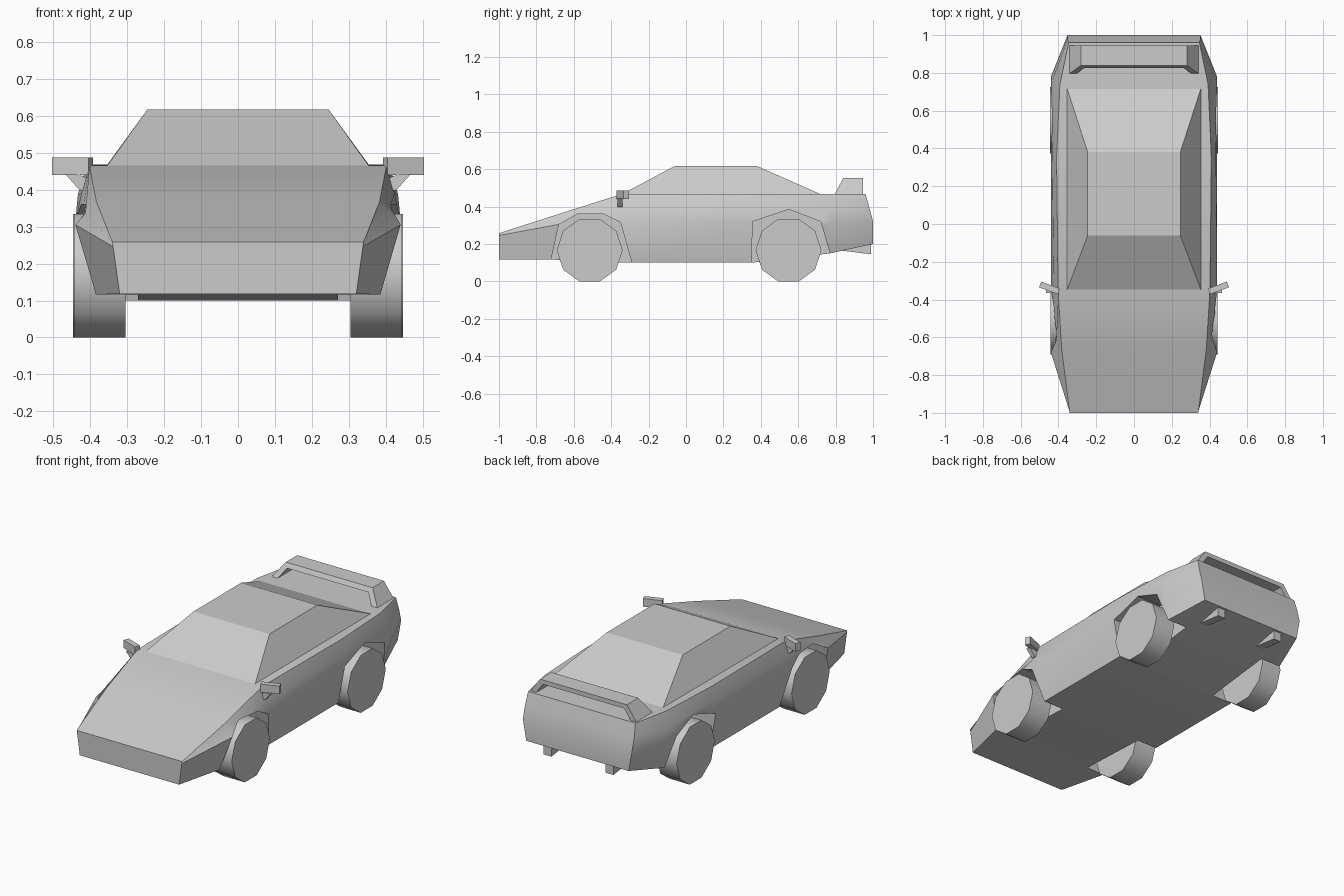
import bpy, bmesh, math
from mathutils import Vector

if "Cube" in bpy.data.objects:
    bpy.data.objects.remove(bpy.data.objects["Cube"])


def make(name, verts, faces, mirror=False, smooth=None):
    bm = bmesh.new()
    vs = [bm.verts.new(v) for v in verts]
    for f in faces:
        bm.faces.new([vs[i] for i in f])
    bmesh.ops.recalc_face_normals(bm, faces=bm.faces[:])
    me = bpy.data.meshes.new(name)
    bm.to_mesh(me)
    bm.free()
    ob = bpy.data.objects.new(name, me)
    bpy.context.collection.objects.link(ob)
    if mirror:
        ob.modifiers.new("Mirror", 'MIRROR')
    if smooth:
        shade(ob, smooth)
    return ob


def shade(ob, deg):
    bpy.ops.object.select_all(action='DESELECT')
    bpy.context.view_layer.objects.active = ob
    ob.select_set(True)
    bpy.ops.object.shade_smooth_by_angle(angle=math.radians(deg))


def skin(name, a, b, **kw):
    """Solid between two matching outlines."""
    n = len(a)
    faces = [list(range(n)), list(range(n, 2 * n))]
    faces += [[i, (i + 1) % n, n + (i + 1) % n, n + i] for i in range(n)]
    return make(name, list(a) + list(b), faces, **kw)


def prism(name, yz, x0, x1, **kw):
    return skin(name, [(x0, y, z) for y, z in yz], [(x1, y, z) for y, z in yz], **kw)


# Body: half sections (floor, belt, haunch, shoulder) from nose to tail
stations = [
    [(.32, -1, .118), (.338, -1, .246), (.339, -1, .252), (.34, -1, .258)],
    [(.39, -.70, .116), (.44, -.68, .305), (.413, -.67, .336), (.383, -.66, .367)],
    [(.40, -.30, .10), (.44, -.35, .315), (.424, -.35, .39), (.402, -.35, .465)],
    [(.40, .35, .10), (.44, .35, .315), (.433, .35, .387), (.41, .35, .467)],
    [(.40, .77, .15), (.44, .78, .315), (.432, .76, .387), (.392, .74, .468)],
    [(.33, 1, .20), (.352, 1, .32), (.352, .98, .395), (.346, .96, .468)],
]
verts, faces = [], []
for s in stations:
    verts += s + [(-x, y, z) for x, y, z in reversed(s)]
for k in range(len(stations) - 1):
    for i in range(8):
        j = (i + 1) % 8
        faces.append([k * 8 + i, k * 8 + j, k * 8 + 8 + j, k * 8 + 8 + i])
for o in (0, (len(stations) - 1) * 8):
    faces += [[o + i, o + i + 1, o + 6 - i, o + 7 - i] for i in range(3)]
body = make("body", verts, faces)

# Wheel arches cut out of the body
arches = {
    "front": [(-.745, 0), (-.72, .12), (-.68, .305), (-.58, .36), (-.44, .36),
              (-.35, .315), (-.29, .10), (-.265, 0)],
    "rear": [(.352, 0), (.355, .32), (.55, .385), (.72, .32), (.77, .15), (.80, 0)],
}
bpy.context.view_layer.objects.active = body
for end, outline in arches.items():
    cutter = prism(end + "_arch_cutter", outline, .27, .6, mirror=True)
    cutter.hide_render = True
    mod = body.modifiers.new("Arch", 'BOOLEAN')
    mod.operation, mod.solver, mod.object = 'DIFFERENCE', 'EXACT', cutter
    bpy.context.view_layer.objects.active = body
    bpy.ops.object.modifier_apply(modifier=mod.name)
    bpy.data.objects.remove(cutter)
shade(body, 25)

# Cabin
base = [(-.355, -.35, .463), (.355, -.35, .463), (.355, .72, .466), (-.355, .72, .466)]
roof = [(-.245, -.06, .617), (.245, -.06, .617), (.245, .38, .617), (-.245, .38, .617)]
skin("cabin", base, roof)

# Ten-sided wheels
for name, yc, x0, x1 in (("front_wheels", -.515, .305, .443), ("rear_wheels", .548, .318, .446)):
    ring = [(yc + .176 * math.cos(math.tau * i / 10), .167 + .176 * math.sin(math.tau * i / 10))
            for i in range(10)]
    prism(name, ring, x0, x1, mirror=True, smooth=40)

# Rear wing: a bridge with sloping ends and a leaning front
half = [(.343, .465), (.28, .552)]
inner = [(.305, .465), (.262, .526)]
outline = half + [(-x, z) for x, z in reversed(half)] + \
    [(-x, z) for x, z in inner] + list(reversed(inner))
front = [(x, .795 + (z - .465) * .52, z) for x, z in outline]
back = [(x, .945, z) for x, z in outline]
n = len(outline)
wing_faces = [[i, (i + 1) % n, n + (i + 1) % n, n + i] for i in range(n)]
for o in (0, n):
    wing_faces += [[o, o + 1, o + 6, o + 7], [o + 1, o + 2, o + 5, o + 6], [o + 2, o + 3, o + 4, o + 5]]
make("rear_wing", [Vector(v) for v in front + back], wing_faces)

# Door mirrors and their stalks
head = [(.392, -.342), (.404, -.372), (.503, -.335), (.491, -.305)]
skin("mirror_heads", [(x, y, .44) for x, y in head], [(x, y, .487) for x, y in head], mirror=True)
stalk = [(.405, .43), (.415, .395), (.43, .40), (.467, .442), (.435, .442)]
skin("mirror_stalks", [(x, -.365, z) for x, z in stalk], [(x, -.34, z) for x, z in stalk], mirror=True)

# Exhaust tips
prism("exhausts", [(.83, .165), (.99, .145), (.99, .20), (.83, .18)], .175, .225, mirror=True)
